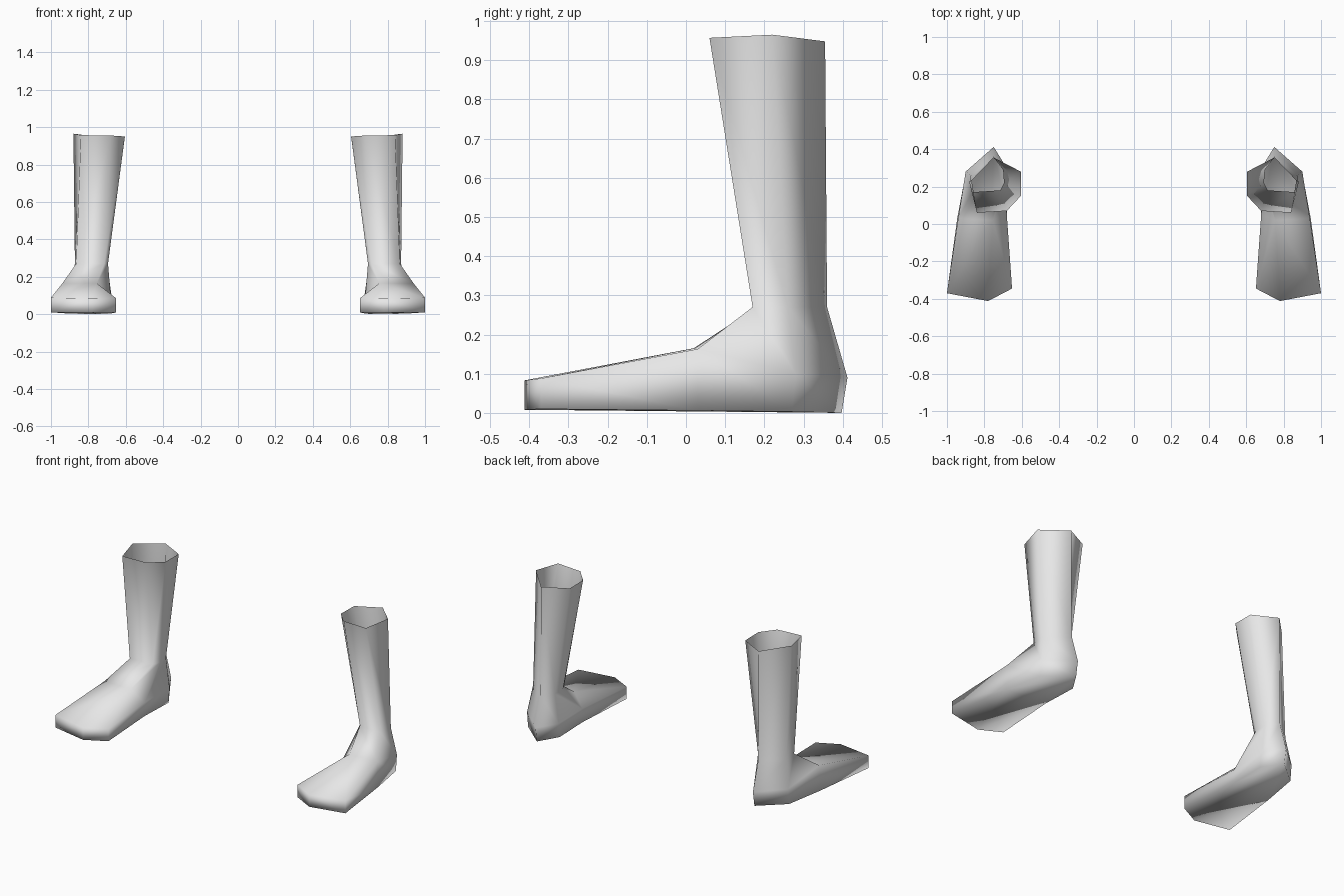
import bpy
import bmesh

cube = bpy.data.objects.get("Cube")
if cube:
    bpy.data.objects.remove(cube, do_unlink=True)

# Single plain colour
grey = bpy.data.materials.new("light_grey")
grey.use_nodes = True
COLOUR = (0.8, 0.8, 0.8, 1.0)
grey.diffuse_color = COLOUR
grey.node_tree.nodes["Principled BSDF"].inputs["Base Color"].default_value = COLOUR

# Six-sided cross-sections, ordered: inner back, inner front, front inner,
# front outer, outer, back
RIM = [(0.605, 0.28, 0.948), (0.605, 0.15, 0.95), (0.68, 0.07, 0.955),
       (0.84, 0.06, 0.957), (0.88, 0.22, 0.965), (0.75, 0.355, 0.948)]
ANKLE = [(0.70, 0.29, 0.27), (0.695, 0.22, 0.27), (0.715, 0.18, 0.27),
         (0.865, 0.17, 0.27), (0.872, 0.26, 0.27), (0.75, 0.36, 0.27)]
FOOT = [(0.675, 0.29, 0.09), (0.68, 0.05, 0.09), (0.755, 0.02, 0.165),
        (0.94, 0.03, 0.163), (0.90, 0.28, 0.10), (0.75, 0.412, 0.09)]
# Toe cap, inner to outer
TOE = [(0.652, -0.345, 0.085), (0.78, -0.412, 0.083), (1.0, -0.37, 0.088)]
# Sole outline, from the inner heel round the toe to the back of the heel
SOLE = [(0.675, 0.28, 0.003), (0.68, 0.05, 0.006), (0.652, -0.345, 0.008),
        (0.78, -0.412, 0.008), (1.0, -0.37, 0.01), (0.945, 0.03, 0.006),
        (0.90, 0.27, 0.003), (0.75, 0.397, 0.0)]


def bridge(bm, upper, lower):
    """Join two closed loops with quads."""
    n = len(upper)
    for i in range(n):
        j = (i + 1) % n
        bm.faces.new((upper[i], lower[i], lower[j], upper[j]))


def make_boot(name, side):
    bm = bmesh.new()
    rim, ankle, foot, toe, sole = [
        [bm.verts.new((side * x, y, z)) for x, y, z in ring]
        for ring in (RIM, ANKLE, FOOT, TOE, SOLE)]
    # Open shaft and ankle
    bridge(bm, rim, ankle)
    bridge(bm, ankle, foot)
    # Top of the forefoot
    in_mid, instep, out_mid = foot[1:4]
    fan = [in_mid, *toe, out_mid]
    for a, b in zip(fan, fan[1:]):
        bm.faces.new((instep, a, b))
    # Side walls and sole
    bridge(bm, foot[:2] + toe + foot[3:], sole)
    bm.faces.new(sole)
    # Outward normals, judged by the downward-facing sole
    bmesh.ops.recalc_face_normals(bm, faces=bm.faces)
    bm.faces.ensure_lookup_table()
    if bm.faces[-1].normal.z > 0:
        bmesh.ops.reverse_faces(bm, faces=bm.faces)
    for face in bm.faces:
        face.smooth = True
    mesh = bpy.data.meshes.new(name)
    bm.to_mesh(mesh)
    bm.free()
    mesh.materials.append(grey)
    bpy.context.collection.objects.link(bpy.data.objects.new(name, mesh))


make_boot("left_boot", 1)
make_boot("right_boot", -1)
